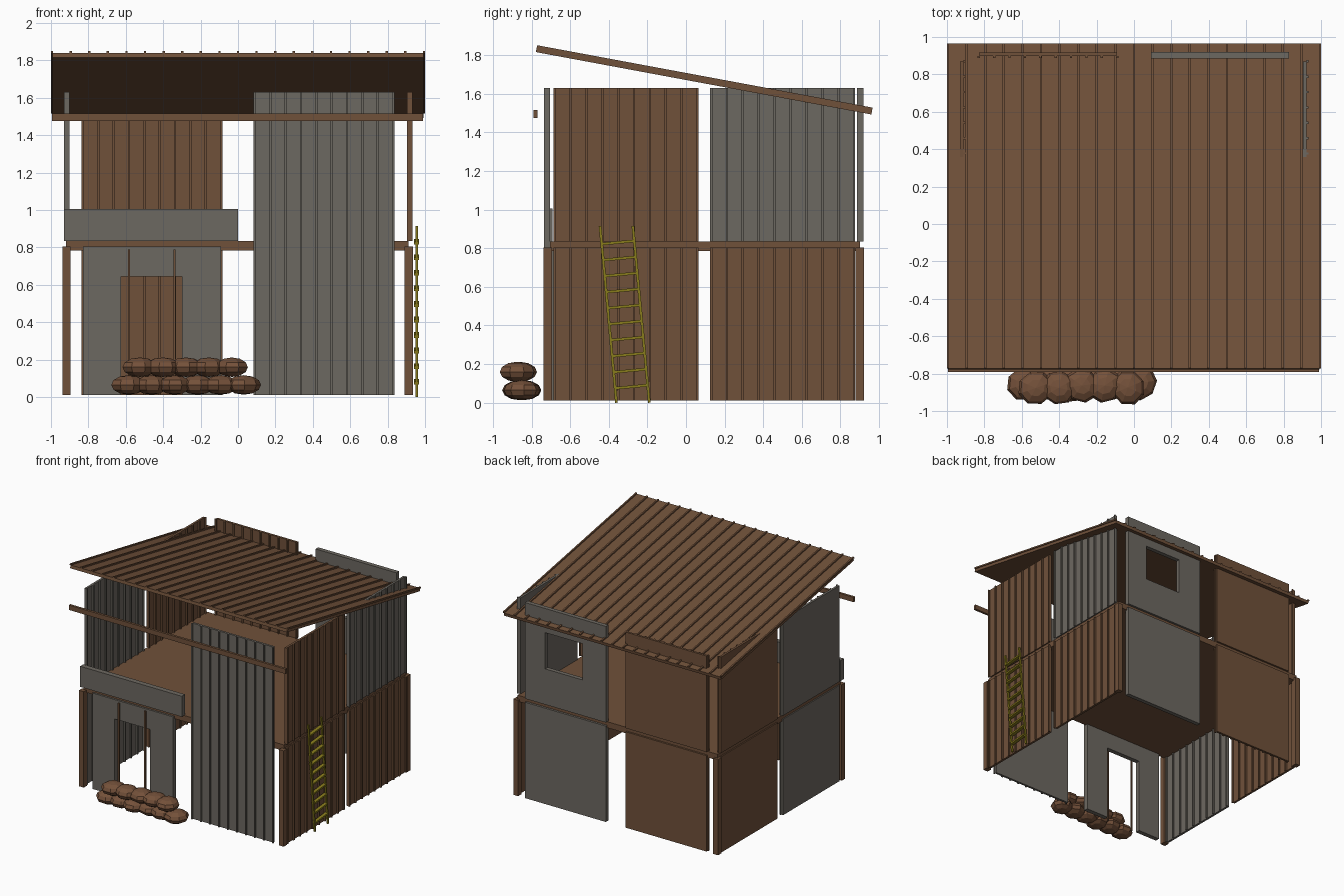
import bpy, bmesh, math, random
from mathutils import Vector, Matrix

random.seed(4)
if "Cube" in bpy.data.objects:
    bpy.data.objects.remove(bpy.data.objects["Cube"])


def material(name, rgb):
    m = bpy.data.materials.new(name)
    m.use_nodes = True
    m.diffuse_color = (*rgb, 1)
    m.node_tree.nodes["Principled BSDF"].inputs["Base Color"].default_value = (*rgb, 1)
    return m


WOOD = material("brown wood", (0.162, 0.082, 0.042))
METAL = material("grey sheet", (0.152, 0.138, 0.119))
OLIVE = material("olive yellow", (0.25, 0.20, 0.012))
SACK = material("sack brown", (0.175, 0.082, 0.042))


def add_box(bm, lo, hi):
    lo, hi = Vector(lo), Vector(hi)
    mat = Matrix.Translation((lo + hi) / 2) @ Matrix.Diagonal((*(hi - lo), 1))
    bmesh.ops.create_cube(bm, size=1, matrix=mat)


def add_bar(bm, a, b, width, depth):
    # Square bar between two points, width along x
    a, b = Vector(a), Vector(b)
    d = (b - a).normalized()
    x = Vector((1, 0, 0))
    rot = Matrix((x, d.cross(x), d)).transposed().to_4x4()
    mat = Matrix.Translation((a + b) / 2) @ rot @ Matrix.Diagonal((width, depth, (b - a).length, 1))
    bmesh.ops.create_cube(bm, size=1, matrix=mat)


def finish(bm, name, mat):
    bmesh.ops.recalc_face_normals(bm, faces=bm.faces[:])
    me = bpy.data.meshes.new(name)
    bm.to_mesh(me)
    bm.free()
    me.materials.append(mat)
    ob = bpy.data.objects.new(name, me)
    bpy.context.scene.collection.objects.link(ob)
    return ob


def boxes(name, mat, *pairs):
    bm = bmesh.new()
    for lo, hi in pairs:
        add_box(bm, lo, hi)
    return finish(bm, name, mat)


def panel(name, mat, along, start, depth, z0, z1):
    # Ribbed sheet; ribs face the front, or +x when it runs along y
    length, sheet, rib, count = 0.74, 0.018, 0.012, 10
    sign = -1 if along == "x" else 1
    bm = bmesh.new()

    def slab(s0, s1, d0, d1):
        d0, d1 = sorted((d0, d1))
        if along == "x":
            add_box(bm, (s0, d0, z0), (s1, d1, z1))
        else:
            add_box(bm, (d0, s0, z0), (d1, s1, z1))

    face = depth + sign * sheet
    slab(start, start + length, depth, face)
    for i in range(count):
        c = start + length * i / (count - 1)
        slab(c - 0.006, c + 0.006, face, face + sign * rib)
    return finish(bm, name, mat)


def holed_panel(name, mat, x0, x1, y0, y1, z0, z1, hole):
    # Plain sheet with a rectangular opening; only one outline face is built per cell
    hx0, hx1, hz0, hz1 = hole
    xs = [x0, hx0, hx1, x1]
    zs = sorted({z0, hz0, hz1, z1})
    bm = bmesh.new()
    for i in range(3):
        for za, zb in zip(zs, zs[1:]):
            if i == 1 and za >= hz0 and zb <= hz1:
                continue
            corners = [(xs[i], za), (xs[i + 1], za), (xs[i + 1], zb), (xs[i], zb)]
            bm.faces.new([bm.verts.new((x, y0, z)) for x, z in corners])
    bmesh.ops.remove_doubles(bm, verts=bm.verts[:], dist=1e-5)
    ext = bmesh.ops.extrude_face_region(bm, geom=bm.faces[:], use_keep_orig=True)
    moved = [v for v in ext["geom"] if isinstance(v, bmesh.types.BMVert)]
    bmesh.ops.translate(bm, vec=(0, y1 - y0, 0), verts=moved)
    return finish(bm, name, mat)


# Storey heights
LOW, UP = (0.012, 0.805), (0.835, 1.63)

# Front wall
panel("front_tall_sheet", METAL, "x", 0.09, -0.705, LOW[0], UP[1])
holed_panel("front_door_wall", METAL, -0.83, -0.09, -0.72, -0.682, *LOW,
            (-0.625, -0.3, LOW[0], 0.645))
boxes("door_strips", WOOD, *[((x - 0.006, -0.732, LOW[0]), (x + 0.006, -0.72, 0.79))
                             for x in (-0.583, -0.34)])
boxes("front_parapet", METAL, ((-0.93, -0.735, 0.835), (0, -0.692, 1.005)))

# Back wall
panel("back_lower_wood", WOOD, "x", -0.83, 0.917, *LOW)
panel("back_upper_wood", WOOD, "x", -0.83, 0.917, *UP)
boxes("back_lower_sheet", METAL, ((0.09, 0.885, LOW[0]), (0.83, 0.92, LOW[1])))
holed_panel("back_window_wall", METAL, 0.09, 0.83, 0.885, 0.92, *UP, (0.305, 0.645, 1.13, 1.43))

# Side walls
for side, depth, mats in (("left", 0.904, (WOOD, WOOD, WOOD, METAL)),
                          ("right", -0.93, (METAL, WOOD, METAL, WOOD))):
    i = 0
    for level, (z0, z1) in (("lower", LOW), ("upper", UP)):
        for place, start in (("front", -0.68), ("rear", 0.13)):
            panel(f"{side}_{level}_{place}_sheet", mats[i], "y", start, depth, z0, z1)
            i += 1

# Corner posts and floor
boxes("corner_posts", WOOD, *[((x - 0.022, y - 0.022, 0.012), (x + 0.022, y + 0.022, 0.805))
                              for x in (-0.917, 0.913) for y in (-0.717, 0.9)])
boxes("upper_floor", WOOD, ((-0.92, -0.704, 0.785), (0.912, 0.902, 0.835)))

# Sloping roof with ridges, and the loose front rail
bm = bmesh.new()
high, low = Vector((0, -0.775, 1.828)), Vector((0, 0.962, 1.505))
up = Vector((0, 0.183, 0.983))
add_bar(bm, high, low, 1.985, 0.025)
for i in range(21):
    off = up * 0.0175 + Vector((-0.994 + i * 0.0994, 0, 0))
    add_bar(bm, high + off, low + off, 0.012, 0.012)
finish(bm, "roof", WOOD)
boxes("front_rail", WOOD, ((-0.995, -0.79, 1.475), (0.99, -0.77, 1.515)))

# Leaning ladder
bm = bmesh.new()
for y in (-0.36, -0.19):
    add_bar(bm, (0.955, y, 0.0), (0.955, y - 0.085, 0.915), 0.014, 0.014)
for i in range(10):
    z = 0.075 + i * 0.083
    y = -0.36 - z * 0.093
    add_bar(bm, (0.955, y, z), (0.955, y + 0.17, z + 0.016), 0.028, 0.014)
finish(bm, "ladder", OLIVE)

# Stacked sandbags
bm = bmesh.new()
for count, first, y, z in ((6, -0.585, -0.85, 0.065), (5, -0.525, -0.87, 0.16)):
    for i in range(count):
        mat = (Matrix.Translation((first + i * 0.123, y + random.uniform(-0.01, 0.01), z))
               @ Matrix.Rotation(random.uniform(0, math.pi), 4, "Z")
               @ Matrix.Diagonal((0.098, 0.09, 0.052, 1)))
        bmesh.ops.create_uvsphere(bm, u_segments=8, v_segments=6, radius=1, matrix=mat)
finish(bm, "sandbags", SACK)
